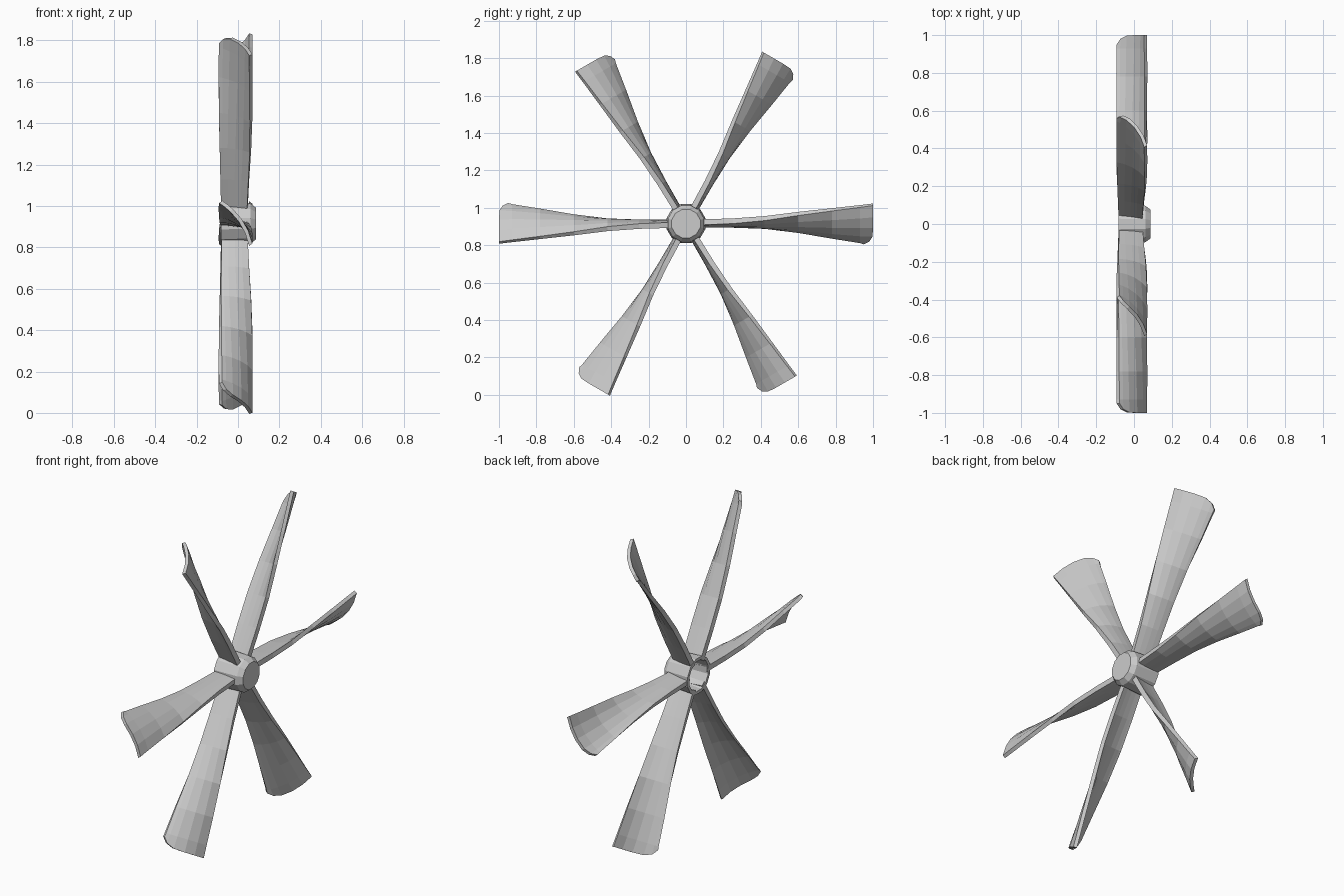
import bpy, bmesh, math
from mathutils import Vector

if "Cube" in bpy.data.objects:
    bpy.data.objects.remove(bpy.data.objects["Cube"])

CZ = 0.915  # height of the rotor axis


def make_object(name, bm):
    bmesh.ops.recalc_face_normals(bm, faces=bm.faces[:])
    me = bpy.data.meshes.new(name)
    bm.to_mesh(me)
    bm.free()
    ob = bpy.data.objects.new(name, me)
    bpy.context.collection.objects.link(ob)
    return ob


def place(x, r, t, a):
    """Axial x, radial r, tangential t, turned by angle a about the axis."""
    return Vector((x, r * math.cos(a) - t * math.sin(a),
                   CZ + r * math.sin(a) + t * math.cos(a)))


# Hub: twelve-sided chamfered cap, hollow at the back
def hub():
    bm = bmesh.new()
    profile = [(0.087, 0.079), (0.06, 0.1), (-0.083, 0.108), (-0.083, 0.09), (0.045, 0.08)]
    n = 12
    rings = [[bm.verts.new(place(x, r, 0, math.radians(15 + 360 * i / n)))
              for i in range(n)] for x, r in profile]
    for a, b in zip(rings, rings[1:]):
        for i in range(n):
            j = (i + 1) % n
            bm.faces.new((a[i], a[j], b[j], b[i]))
    bm.faces.new(rings[0])
    bm.faces.new(rings[-1])
    make_object("hub", bm)


# Blade stations: radius, leading x, leading t, trailing x, trailing t, camber, thickness
STATIONS = [
    (0.08, -0.080, -0.006, 0.045, 0.008, 0.002, 0.030),
    (0.25, -0.083, -0.008, 0.052, 0.014, 0.006, 0.028),
    (0.42, -0.085, -0.016, 0.060, 0.028, 0.012, 0.025),
    (0.60, -0.086, -0.040, 0.063, 0.053, 0.018, 0.023),
    (0.78, -0.086, -0.073, 0.063, 0.075, 0.023, 0.021),
    (0.93, -0.085, -0.098, 0.062, 0.093, 0.025, 0.020),
    (1.00, -0.084, -0.105, 0.062, 0.102, 0.026, 0.019),
]
CHORD = [0.0, 0.09, 0.25, 0.5, 0.75, 1.0]
TIP_CUT = [0.05, 0.02, 0.003, 0.0, 0.0, 0.0]  # rounded leading corner


def blade(k):
    a = math.radians(60 * k)
    bm = bmesh.new()
    loops = []
    for s, (r, lx, lt, tx, tt, camber, thick) in enumerate(STATIONS):
        d = Vector((tx - lx, tt - lt)).normalized()
        nrm = Vector((d.y, -d.x))
        if nrm.y > 0:
            nrm = -nrm
        sides = []
        for sign in (1, -1):
            row = []
            for u, cut in zip(CHORD, TIP_CUT):
                p = Vector((lx, lt)).lerp(Vector((tx, tt)), u)
                p += nrm * (camber * 4 * u * (1 - u) + sign * thick / 2)
                rr = r - (cut if s == len(STATIONS) - 1 else 0)
                row.append(bm.verts.new(place(p.x, rr, p.y, a)))
            sides.append(row)
        loops.append(sides[0] + sides[1][::-1])
    n = len(loops[0])
    for p, q in zip(loops, loops[1:]):
        for i in range(n):
            j = (i + 1) % n
            bm.faces.new((p[i], p[j], q[j], q[i]))
    # End caps as strips of quads
    for lp in (loops[0], loops[-1]):
        for i in range(len(CHORD) - 1):
            bm.faces.new((lp[i], lp[i + 1], lp[n - 2 - i], lp[n - 1 - i]))
    make_object(f"blade_{k + 1}", bm)


hub()
for k in range(6):
    blade(k)
